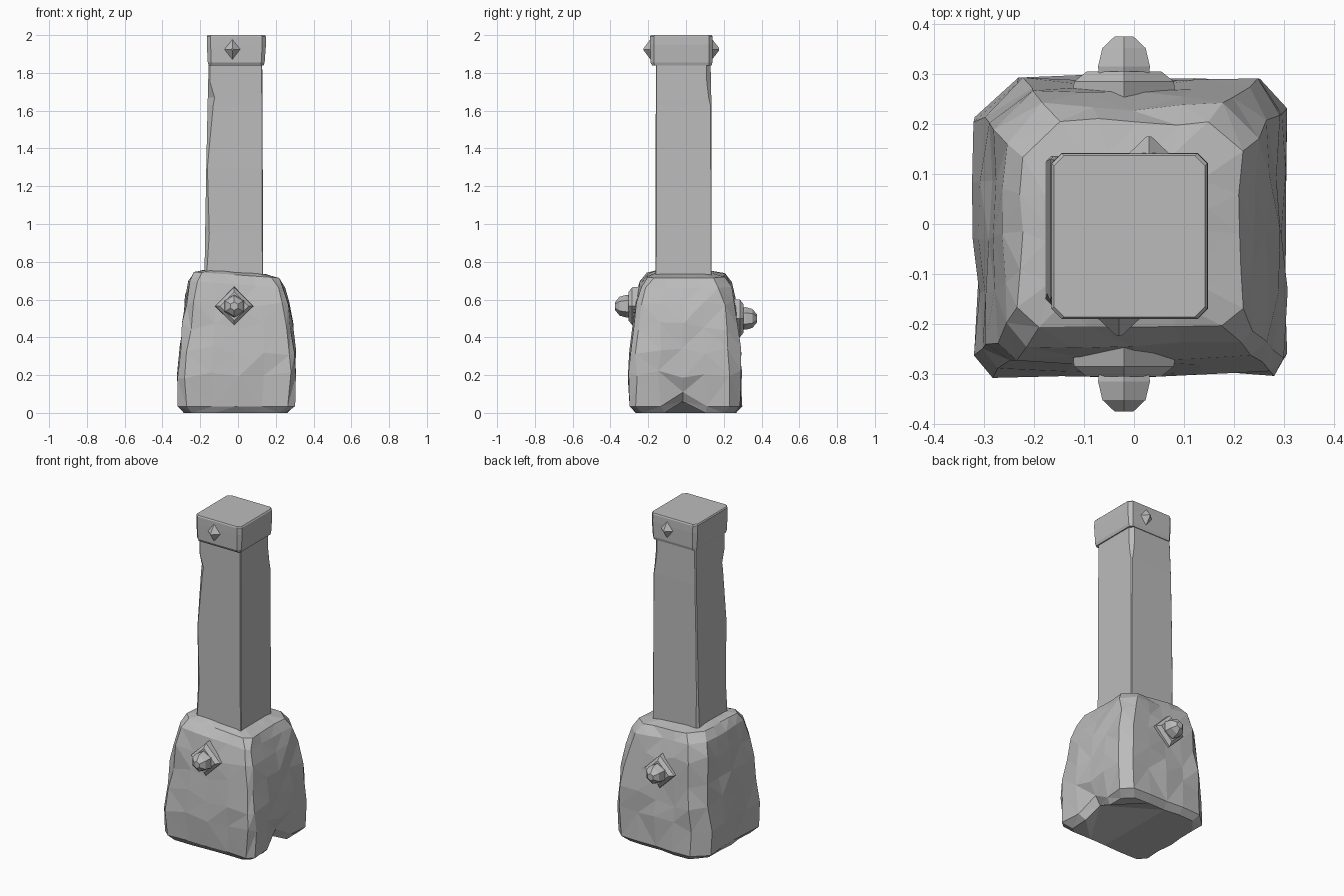
import bpy, bmesh, math, random
from mathutils import Vector

random.seed(7)
if "Cube" in bpy.data.objects:
    bpy.data.objects.remove(bpy.data.objects["Cube"], do_unlink=True)

stone = bpy.data.materials.new("grey stone")
stone.use_nodes = True
GREY = (0.5, 0.5, 0.5, 1)
stone.diffuse_color = GREY
stone.node_tree.nodes["Principled BSDF"].inputs["Base Color"].default_value = GREY


def loft(name, rings, tweak=None):
    """Skin closed rings of points into a capped, flat-shaded solid."""
    bm = bmesh.new()
    loops = [[bm.verts.new(p) for p in ring] for ring in rings]
    n = len(loops[0])
    for a, b in zip(loops, loops[1:]):
        for i in range(n):
            j = (i + 1) % n
            bm.faces.new((a[i], a[j], b[j], b[i]))
    bm.faces.new(loops[0])
    bm.faces.new(loops[-1])
    if tweak:
        for v in bm.verts:
            tweak(v.co)
        bmesh.ops.triangulate(bm, faces=bm.faces[:])
    bmesh.ops.recalc_face_normals(bm, faces=bm.faces[:])
    mesh = bpy.data.meshes.new(name)
    bm.to_mesh(mesh)
    bm.free()
    mesh.materials.append(stone)
    obj = bpy.data.objects.new(name, mesh)
    bpy.context.collection.objects.link(obj)
    return obj


def block_ring(z, x0, x1, y0, y1, cuts, splits=1):
    """Rectangle with a chamfer per corner: front-left, front-right, back-right, back-left on the page."""
    a, b, c, d = cuts
    pts = [(x0 + a, y0), (x1 - b, y0), (x1, y0 + b), (x1, y1 - c),
           (x1 - c, y1), (x0 + d, y1), (x0, y1 - d), (x0, y0 + a)]
    ring = []
    for i, p in enumerate(pts):
        p, q = Vector((*p, z)), Vector((*pts[(i + 1) % 8], z))
        steps = splits if i % 2 == 0 else 1
        ring += [p.lerp(q, k / steps) for k in range(steps)]
    return ring


def stud(name, x, z, side, profile, sides, stretch=1.0):
    """Faceted boss pointing along y; profile holds (distance from centre, radius)."""
    rings = [[Vector((x + r * math.sin(math.tau * i / sides), side * y,
                      z + stretch * r * math.cos(math.tau * i / sides)))
              for i in range(sides)] for y, r in profile]
    return loft(name, rings)


# Rough hewn base
def roughen(co):
    if 0.1 < co.z < 0.66:
        co.z += random.uniform(-0.025, 0.025)
    co.x += random.uniform(-0.01, 0.008)
    co.y += random.uniform(-0.009, 0.009)
    if co.z > 0.6:
        co.z -= 0.07 * co.x
    if co.z < 0.06 and co.x > 0.2 and abs(co.y) < 0.09:
        co.z += 0.06
        co.x -= 0.02


base_cuts = (0.04, 0.035, 0.06, 0.08)
base_rows = [
    (0.015, -0.28, 0.26, -0.26, 0.26),
    (0.05, -0.31, 0.295, -0.295, 0.29),
    (0.20, -0.315, 0.31, -0.30, 0.29),
    (0.33, -0.305, 0.30, -0.295, 0.285),
    (0.46, -0.29, 0.285, -0.28, 0.275),
    (0.58, -0.275, 0.265, -0.27, 0.26),
    (0.68, -0.255, 0.245, -0.245, 0.235),
    (0.73, -0.225, 0.215, -0.20, 0.205),
    (0.745, -0.17, 0.14, -0.16, 0.14),
]
base = loft("stone_base", [block_ring(*row, base_cuts, 4) for row in base_rows], roughen)
low = min(v.co.z for v in base.data.vertices)
for v in base.data.vertices:
    v.co.z -= low * (v.co.z < 0.1)

# Square shaft, with chipped corners
post_rows = [
    (0.70, -0.178, 0.133, -0.162, 0.136, (0.01, 0.004, 0.004, 0.015)),
    (0.95, -0.174, 0.132, -0.161, 0.136, (0.022, 0.004, 0.004, 0.008)),
    (1.30, -0.168, 0.131, -0.161, 0.135, (0.006, 0.004, 0.004, 0.006)),
    (1.63, -0.161, 0.130, -0.160, 0.135, (0.03, 0.004, 0.006, 0.006)),
    (1.67, -0.160, 0.130, -0.160, 0.134, (0.036, 0.004, 0.014, 0.006)),
    (1.75, -0.158, 0.129, -0.160, 0.132, (0.01, 0.004, 0.022, 0.006)),
    (1.86, -0.155, 0.128, -0.160, 0.130, (0.006, 0.004, 0.022, 0.006)),
]
loft("square_post", [block_ring(*row) for row in post_rows])

# Cap block
cap_rows = [
    (1.838, -0.155, 0.135, -0.178, 0.135, 0.012),
    (1.855, -0.160, 0.141, -0.188, 0.140, 0.018),
    (1.95, -0.165, 0.148, -0.190, 0.142, 0.020),
    (1.993, -0.165, 0.147, -0.190, 0.141, 0.020),
    (2.0, -0.160, 0.142, -0.186, 0.137, 0.020),
]
loft("post_cap", [block_ring(*row[:5], (row[5],) * 4) for row in cap_rows])
stud("cap_front_stud", -0.03, 1.925, -1, [(0.18, 0.052), (0.224, 0.005)], 4, 1.25)
stud("cap_back_stud", 0.03, 1.925, 1, [(0.13, 0.052), (0.175, 0.005)], 4, 1.25)

# Diamond plates and faceted knobs on the base
for label, side, z in (("front", -1, 0.565), ("back", 1, 0.50)):
    stud(label + "_plate", -0.02, z, side, [(0.23, 0.105), (0.285, 0.10), (0.305, 0.075)], 4)
    stud(label + "_knob", -0.02, z, side,
         [(0.28, 0.055), (0.315, 0.06), (0.352, 0.05), (0.375, 0.022)], 6)
